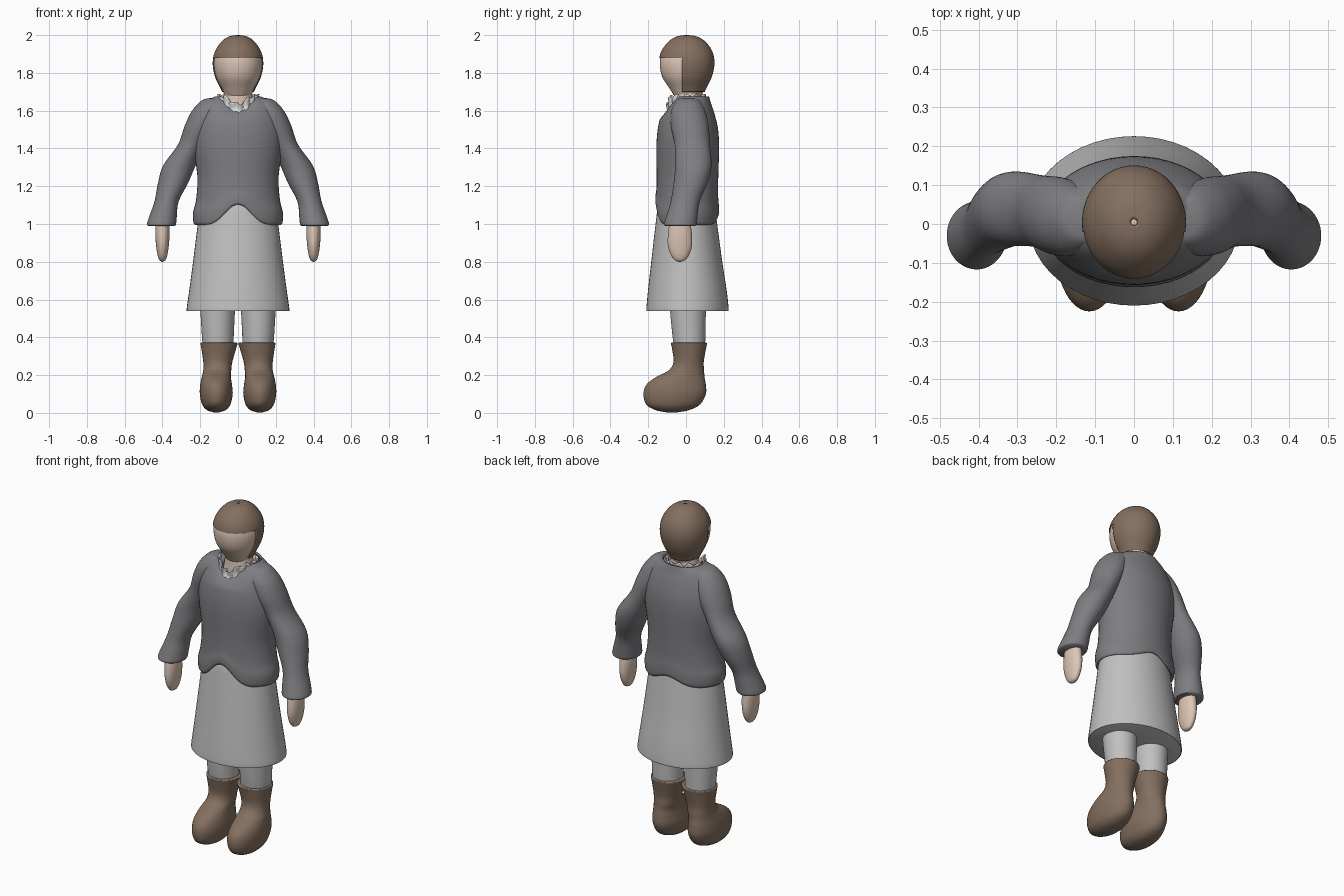
import bpy, bmesh, math
from mathutils import Vector

if "Cube" in bpy.data.objects:
    bpy.data.objects.remove(bpy.data.objects["Cube"])


def material(name, rgb):
    m = bpy.data.materials.new(name)
    m.use_nodes = True
    m.diffuse_color = (*rgb, 1)
    m.node_tree.nodes["Principled BSDF"].inputs["Base Color"].default_value = (*rgb, 1)
    return m


BROWN = material("warm brown", (0.23, 0.16, 0.115))
SKIN = material("skin", (0.72, 0.56, 0.46))
JACKET = material("jacket grey", (0.21, 0.21, 0.225))
CLOTH = material("light grey cloth", (0.53, 0.53, 0.53))
LACE = material("white lace", (0.68, 0.68, 0.67))


def smooth_rings(rings, steps=5):
    """Catmull-Rom interpolation through the control rings."""
    pts = [Vector(r) for r in rings]
    pts = [2 * pts[0] - pts[1]] + pts + [2 * pts[-1] - pts[-2]]
    out = []
    for a, b, c, d in zip(pts, pts[1:], pts[2:], pts[3:]):
        for i in range(steps):
            t = i / steps
            out.append(b + (c - a) * (t / 2) + (2 * a - 5 * b + 4 * c - d) * (t * t / 2)
                       + (3 * b - a - 3 * c + d) * (t ** 3 / 2))
    return out + [pts[-2]]


def loft(name, mat, rings, side=1, cap=True, warp=None, sides=48):
    """Skin ellipses given as (x, y, z, x radius, y radius)."""
    bm = bmesh.new()
    loops = []
    for x, y, z, rx, ry in smooth_rings(rings):
        loop = []
        for i in range(sides):
            a = math.tau * i / sides
            p = Vector((side * (x + rx * math.cos(a)), y + ry * math.sin(a), z))
            loop.append(bm.verts.new(warp(p, a) if warp else p))
        loops.append(loop)
    for lo, hi in zip(loops, loops[1:]):
        for i in range(sides):
            j = (i + 1) % sides
            bm.faces.new((lo[i], lo[j], hi[j], hi[i]))
    if cap:
        bm.faces.new(loops[0])
        bm.faces.new(loops[-1])
    bmesh.ops.recalc_face_normals(bm, faces=bm.faces)
    mesh = bpy.data.meshes.new(name)
    bm.to_mesh(mesh)
    bm.free()
    obj = bpy.data.objects.new(name, mesh)
    bpy.context.collection.objects.link(obj)
    mesh.materials.append(mat)
    bpy.ops.object.select_all(action='DESELECT')
    obj.select_set(True)
    bpy.context.view_layer.objects.active = obj
    bpy.ops.object.shade_smooth_by_angle(angle=math.radians(50))
    return obj


def thicken(obj, amount, offset=-1):
    mod = obj.modifiers.new("thickness", 'SOLIDIFY')
    mod.thickness = amount
    mod.offset = offset


# Head and neck
HEAD = [(0, .01, 1.675, .068, .07), (0, .006, 1.72, .088, .095), (0, .002, 1.78, .117, .128),
        (0, .002, 1.85, .128, .141), (0, .002, 1.91, .115, .128), (0, .003, 1.96, .08, .09),
        (0, .003, 1.985, .042, .047), (0, .003, 1.992, .003, .003)]
loft("head", SKIN, HEAD)
loft("neck", SKIN, [(0, .01, 1.56, .1, .085), (0, .01, 1.62, .085, .077), (0, .01, 1.72, .07, .07)])

# Hair: enlarged head shell with the face opening cut away
hair = loft("hair", BROWN, [(x, y + .002, z + .008 * (z - 1.675) / .317, rx + .006, ry + .006)
                            for x, y, z, rx, ry in HEAD], cap=False)
bm = bmesh.new()
bm.from_mesh(hair.data)
for co, no in (((0, 0, 1.88), (0, 0, 1)), ((0, -.02, 0), (0, 1, 0)), ((0, 0, 1.7), (0, 0, 1))):
    bmesh.ops.bisect_plane(bm, geom=bm.verts[:] + bm.edges[:] + bm.faces[:], plane_co=co, plane_no=no)
face_area = []
for f in bm.faces:
    c = f.calc_center_median()
    if c.z < 1.7 or (c.z < 1.88 and c.y < -.02):
        face_area.append(f)
bmesh.ops.delete(bm, geom=face_area, context='FACES')
bm.to_mesh(hair.data)
bm.free()
thicken(hair, .012)


# Jacket body: raised hem at centre front and back, dropped front neckline
def jacket_shape(p, a):
    s = math.sin(a)
    hem = max(0, min(1, (1.3 - p.z) / .3))
    neck = max(0, min(1, (p.z - 1.55) / .125))
    lift = (.11 if s < 0 else .045) * abs(s) ** 12
    drop = .07 * max(0, -s) ** 5
    return p + Vector((0, 0, hem * lift - neck * drop))


jacket = loft("jacket_body", JACKET, [
    (0, .006, .995, .228, .162), (0, .006, 1.01, .236, .168), (0, .006, 1.06, .238, .168),
    (0, .007, 1.13, .222, .163), (0, .008, 1.25, .215, .163), (0, .009, 1.4, .235, .166),
    (0, .01, 1.5, .235, .16), (0, .01, 1.58, .215, .142), (0, .012, 1.64, .18, .12),
    (0, .018, 1.668, .135, .106), (0, .022, 1.676, .12, .1)], cap=False, warp=jacket_shape)
thicken(jacket, .012)


# Ruffled lace collar
def ruffle(p, a):
    top = (p.z - 1.585) / .095
    front = max(0, -math.sin(a))
    r = 1 + .055 * math.sin(16 * a) * (.4 + .6 * top)
    z = p.z + .009 * math.sin(11 * a + 1) - top * .045 * front ** 8
    return Vector((p.x * r, p.y * r, z))


collar = loft("lace_collar", LACE, [(0, 0, 1.585, .105, .1), (0, 0, 1.63, .097, .092),
                                    (0, 0, 1.68, .102, .096)], cap=False, warp=ruffle, sides=128)
thicken(collar, .006)

# Skirt
loft("skirt", CLOTH, [(0, .008, .54, .268, .214), (0, .008, .55, .272, .218), (0, .007, .65, .258, .208),
                      (0, .004, .8, .238, .188), (0, .002, 1.0, .213, .163), (0, .002, 1.1, .2, .148),
                      (0, .005, 1.2, .17, .115)])

for side, word in ((1, "left"), (-1, "right")):
    # Sleeve with elbow bulge and flared cuff
    loft(word + "_sleeve", JACKET, [
        (.405, -.03, .99, .071, .08), (.405, -.03, 1.0, .077, .087), (.397, -.022, 1.04, .073, .083),
        (.378, -.004, 1.12, .064, .077), (.343, .025, 1.22, .08, .09), (.31, .039, 1.31, .086, .096),
        (.245, .033, 1.42, .073, .093), (.195, .02, 1.52, .087, .1), (.16, .012, 1.6, .083, .09),
        (.13, .012, 1.655, .06, .06), (.12, .012, 1.668, .02, .02)], side)
    # Mitten-shaped hand
    loft(word + "_hand", SKIN, [
        (.4, -.032, .8, .004, .006), (.4, -.032, .81, .017, .029), (.4, -.032, .84, .027, .05),
        (.4, -.032, .89, .034, .064), (.4, -.032, .95, .038, .063), (.4, -.032, 1.01, .036, .055)], side)
    # Stocking
    loft(word + "_stocking", CLOTH, [(.105, .02, .33, .08, .08), (.107, .015, .42, .085, .088),
                                     (.108, .008, .6, .095, .098)], side)
    # Boot
    loft(word + "_boot", BROWN, [
        (.115, -.075, .003, .015, .03), (.115, -.072, .015, .05, .09), (.115, -.068, .045, .075, .143),
        (.115, -.06, .1, .087, .165), (.116, -.052, .15, .084, .157), (.115, -.03, .19, .077, .128),
        (.11, .002, .225, .074, .094), (.107, .014, .27, .077, .08), (.102, .016, .34, .092, .09),
        (.1, .016, .366, .098, .095), (.1, .016, .372, .094, .091)], side)
